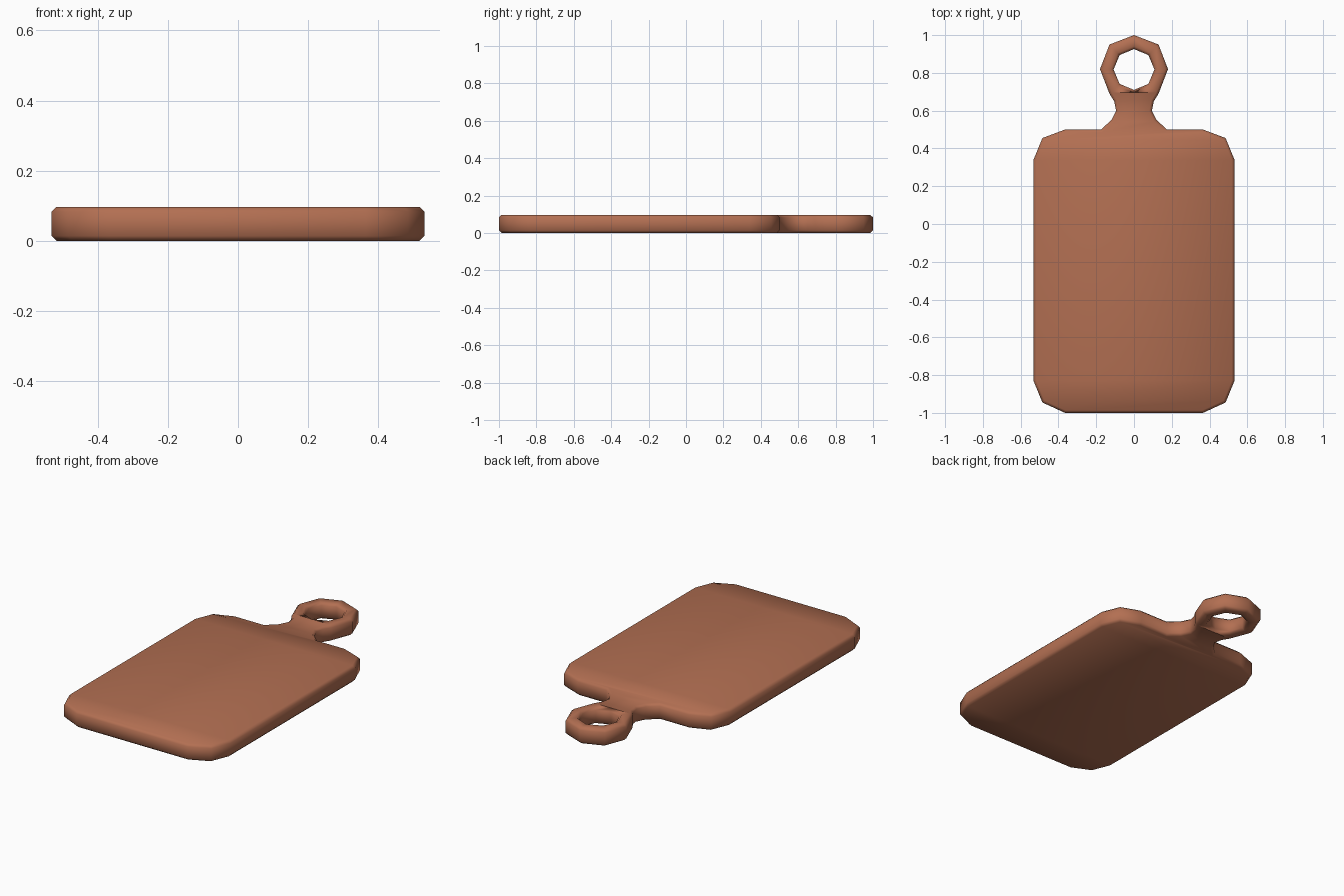
import bpy, bmesh, math
from mathutils import Vector

if "Cube" in bpy.data.objects:
    bpy.data.objects.remove(bpy.data.objects["Cube"])

H = 0.097     # board thickness
B = 0.014     # rounded edge size

# right half of the silhouette, top of the handle to bottom of the board
half = [(0.13, 0.95), (0.18, 0.82), (0.13, 0.69), (0.105, 0.65), (0.095, 0.60),
        (0.12, 0.55), (0.175, 0.50), (0.365, 0.50), (0.485, 0.455), (0.532, 0.34),
        (0.532, -0.83), (0.485, -0.945), (0.365, -1.0)]
outline = [(0, 1.0)] + half + [(-x, y) for x, y in reversed(half)]
hole = [(0.108 * math.sin(i * math.pi / 4), 0.818 + 0.108 * math.cos(i * math.pi / 4))
        for i in range(8)]


def offset(points, d):
    """Move a clockwise loop inward by d with mitred corners."""
    pts = [Vector(p) for p in points]
    out = []
    for i, p in enumerate(pts):
        a = (p - pts[i - 1]).normalized()
        b = (pts[(i + 1) % len(pts)] - p).normalized()
        na, nb = Vector((a.y, -a.x)), Vector((b.y, -b.x))
        m = (na + nb).normalized()
        out.append(p + m * (d / m.dot(na)))
    return out


bm = bmesh.new()


def wall(points, d):
    """Rounded-edge wall around a loop; returns bottom and top rings."""
    rings = []
    for inset, z in ((d, 0), (0, B), (0, H - B), (d, H)):
        rings.append([bm.verts.new((p[0], p[1], z)) for p in offset(points, inset)])
    n = len(points)
    for r, s in zip(rings, rings[1:]):
        for i in range(n):
            j = (i + 1) % n
            bm.faces.new((r[i], r[j], s[j], s[i]))
    return rings[0], rings[-1]


outer = wall(outline, B)
inner = wall(hole, -B)

# top and bottom faces
for o, h in zip(outer, inner):
    n = len(o)
    for i in range(3):                                   # ring around the hole
        bm.faces.new((o[i], o[i + 1], h[i + 1], h[i]))
        bm.faces.new((o[-i], o[-i - 1], h[-i - 1], h[-i]))
    bm.faces.new((o[3], h[4], h[3]))
    bm.faces.new((o[n - 3], h[4], h[5]))
    bm.faces.new((o[3], o[n - 3], h[4]))
    for i, j in ((3, 4), (4, 5), (5, 6), (6, 7), (7, 9), (9, 10), (10, 11), (11, 12), (12, 13)):
        bm.faces.new(o[i:j + 1] + o[n - j:n - i + 1])    # neck and board strips

bmesh.ops.recalc_face_normals(bm, faces=bm.faces)
for f in bm.faces:
    f.smooth = True
mesh = bpy.data.meshes.new("cutting_board")
bm.to_mesh(mesh)
bm.free()

board = bpy.data.objects.new("cutting_board", mesh)
bpy.context.collection.objects.link(board)

# wood
wood = bpy.data.materials.new("wood")
wood.diffuse_color = (0.45, 0.16, 0.085, 1)
wood.use_nodes = True
wood.node_tree.nodes["Principled BSDF"].inputs["Base Color"].default_value = wood.diffuse_color
mesh.materials.append(wood)
